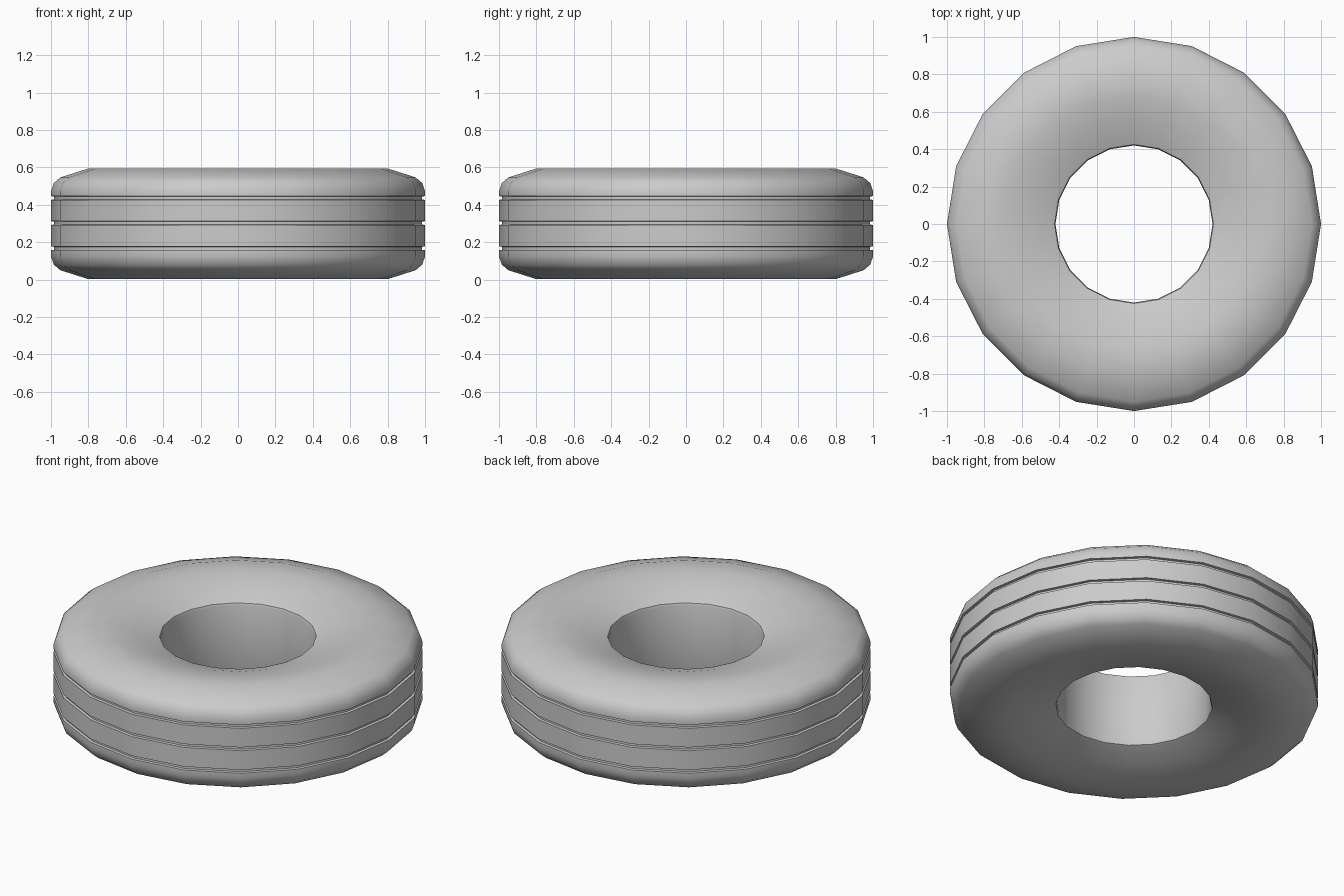
import bpy, bmesh
from math import cos, sin, tau, radians

if "Cube" in bpy.data.objects:
    bpy.data.objects.remove(bpy.data.objects["Cube"])

SIDES = 20
MID = 0.298                     # height of the tyre's mid plane
HALF_GROOVE, DEPTH = 0.01, 0.015

# Half side wall, from inner hole lip out to the tread: (radius, offset from mid plane)
wall = [(0.42, 0.20), (0.425, 0.215), (0.44, 0.222), (0.56, 0.262), (0.68, 0.29),
        (0.80, 0.296), (0.95, 0.248), (0.985, 0.218), (1.0, 0.175)]

# Tread: three square grooves, listed from top to bottom
tread = []
for g in (0.138, 0.004, -0.131):
    tread += [(1.0, g + HALF_GROOVE), (1 - DEPTH, g + HALF_GROOVE * 0.8),
              (1 - DEPTH, g - HALF_GROOVE * 0.8), (1.0, g - HALF_GROOVE)]

# Closed cross-section: top wall, tread, mirrored bottom wall
profile = wall + tread + [(r, -z) for r, z in reversed(wall)]

# Spin the cross-section into rings of quads
bm = bmesh.new()
rings = []
for i in range(SIDES):
    a = tau * i / SIDES
    rings.append([bm.verts.new((r * cos(a), r * sin(a), MID + z)) for r, z in profile])
n = len(profile)
for i in range(SIDES):
    a, b = rings[i], rings[(i + 1) % SIDES]
    for j in range(n):
        k = (j + 1) % n
        bm.faces.new((a[j], a[k], b[k], b[j]))
bmesh.ops.recalc_face_normals(bm, faces=bm.faces)
mesh = bpy.data.meshes.new("tyre")
bm.to_mesh(mesh)
bm.free()

tyre = bpy.data.objects.new("tyre", mesh)
bpy.context.collection.objects.link(tyre)
bpy.context.view_layer.objects.active = tyre
tyre.select_set(True)
bpy.ops.object.shade_smooth_by_angle(angle=radians(40))
